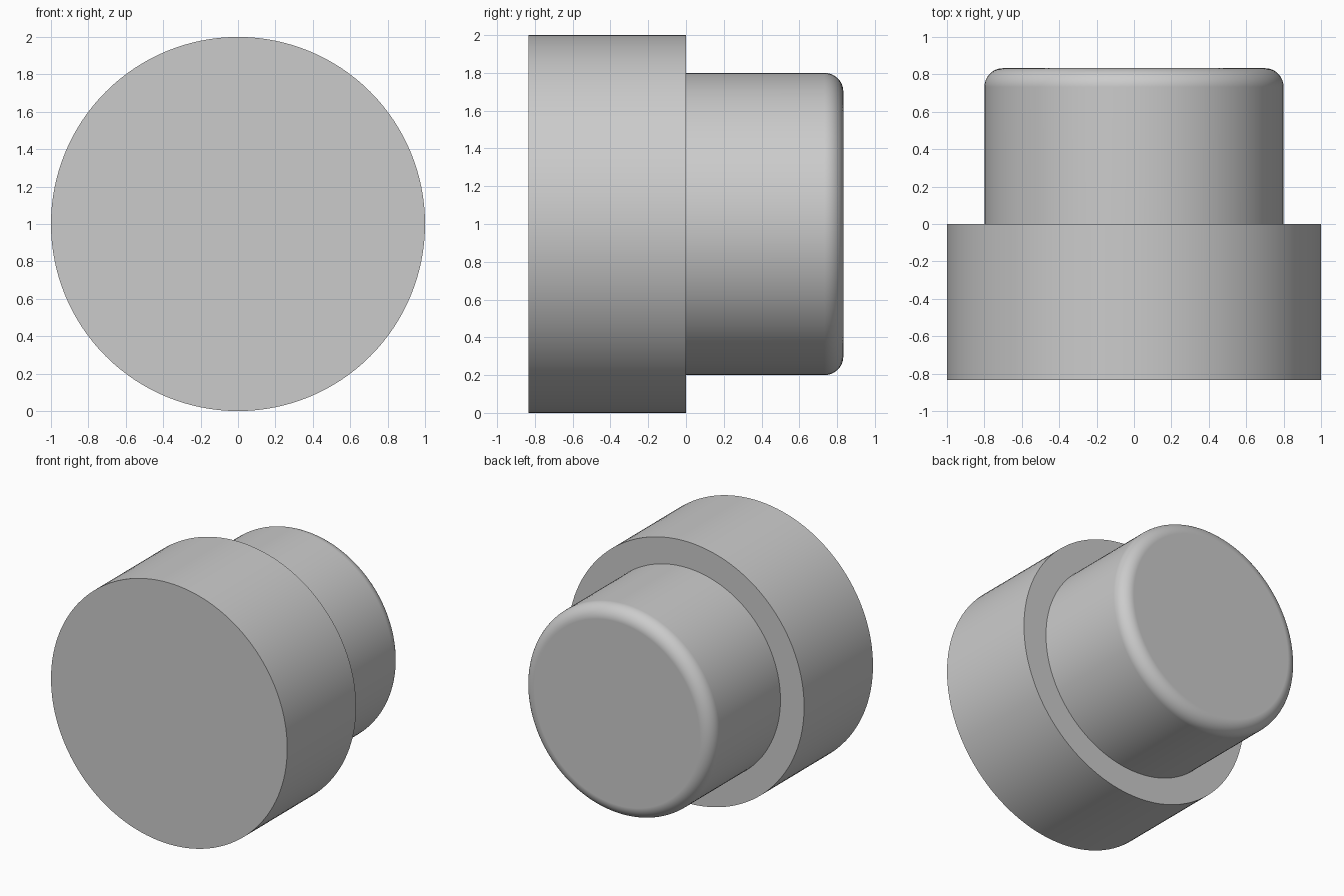
import bpy, bmesh, math
from mathutils import Matrix, Vector

if "Cube" in bpy.data.objects:
    bpy.data.objects.remove(bpy.data.objects["Cube"], do_unlink=True)

SEGMENTS = 128
HALF_DEPTH = 0.833
HEAD_RADIUS, SHANK_RADIUS, FILLET = 1.0, 0.8, 0.1

grey = bpy.data.materials.new("light grey")
grey.use_nodes = True
grey.diffuse_color = (0.6, 0.6, 0.6, 1)
grey.node_tree.nodes["Principled BSDF"].inputs["Base Color"].default_value = (0.6, 0.6, 0.6, 1)

# Radius and depth profile: wide head, step, narrow shank, rounded back rim
profile = [(HEAD_RADIUS, -HALF_DEPTH), (HEAD_RADIUS, 0), (SHANK_RADIUS, 0)]
for i in range(13):
    a = math.pi / 2 * i / 12
    profile.append((SHANK_RADIUS - FILLET + FILLET * math.cos(a),
                    HALF_DEPTH - FILLET + FILLET * math.sin(a)))

# Turn the profile around the depth axis
bm = bmesh.new()
rings = []
for radius, y in profile:
    angles = [2 * math.pi * k / SEGMENTS for k in range(SEGMENTS)]
    rings.append([bm.verts.new((radius * math.cos(t), y, radius * math.sin(t))) for t in angles])
for lower, upper in zip(rings, rings[1:]):
    for k in range(SEGMENTS):
        n = (k + 1) % SEGMENTS
        bm.faces.new((lower[k], lower[n], upper[n], upper[k]))

# Flat end caps
bm.faces.new(rings[0])
bm.faces.new(rings[-1])
bmesh.ops.recalc_face_normals(bm, faces=bm.faces)
bmesh.ops.transform(bm, matrix=Matrix.Translation(Vector((0, 0, HEAD_RADIUS))), verts=bm.verts)

mesh = bpy.data.meshes.new("stepped_plug")
bm.to_mesh(mesh)
bm.free()
mesh.materials.append(grey)
plug = bpy.data.objects.new("stepped_plug", mesh)
bpy.context.collection.objects.link(plug)

# Smooth walls and rim, crisp steps, flat caps
bpy.ops.object.select_all(action='DESELECT')
plug.select_set(True)
bpy.context.view_layer.objects.active = plug
bpy.ops.object.shade_smooth_by_angle(angle=math.radians(30))
normals = plug.modifiers.new("flat_cap_normals", 'WEIGHTED_NORMAL')
normals.keep_sharp = True
